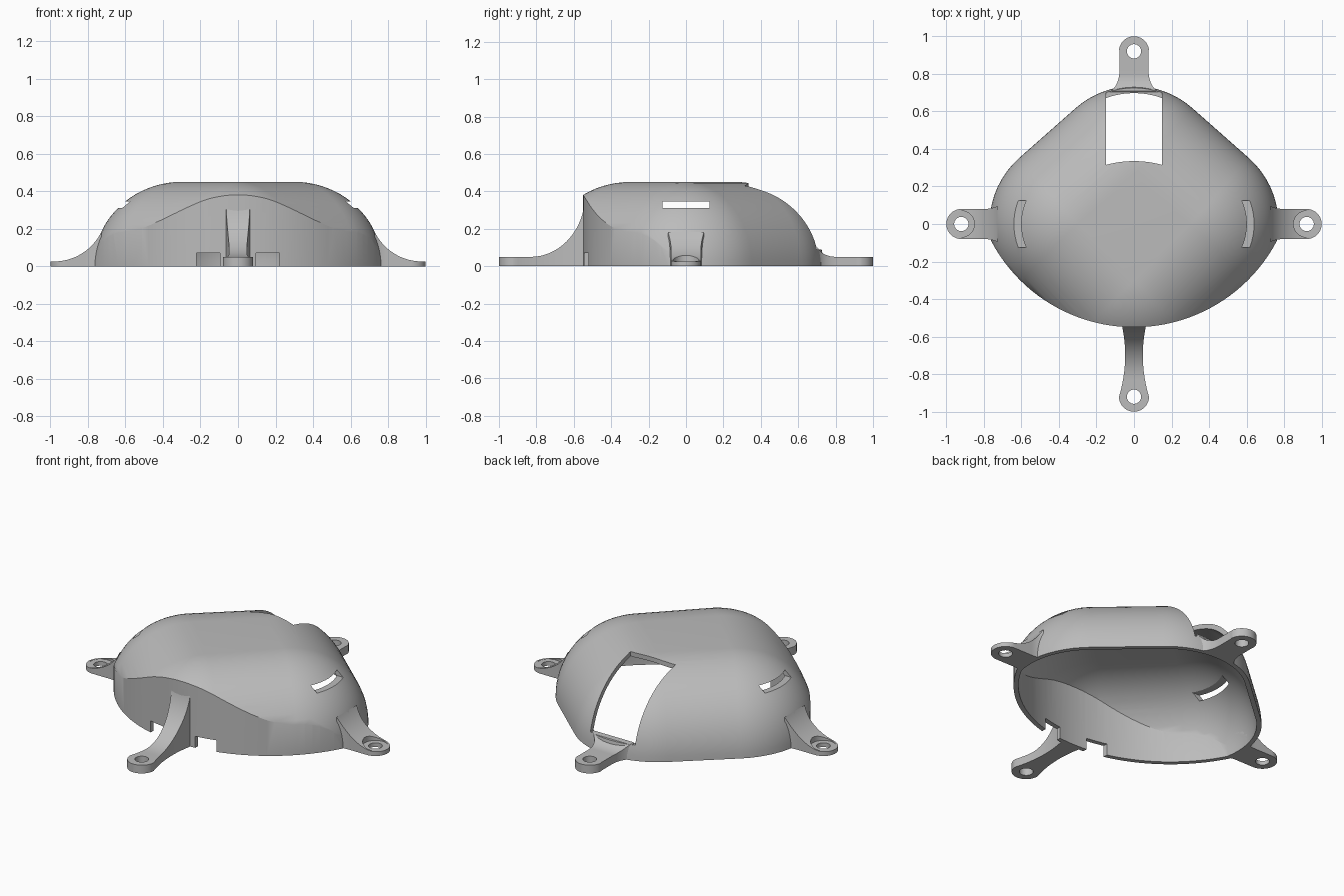
import bpy, bmesh, math

if "Cube" in bpy.data.objects:
    bpy.data.objects.remove(bpy.data.objects["Cube"], do_unlink=True)

grey = bpy.data.materials.new("light_grey")
grey.use_nodes = True
grey.diffuse_color = (0.5, 0.5, 0.5, 1)
grey.node_tree.nodes["Principled BSDF"].inputs["Base Color"].default_value = (0.5, 0.5, 0.5, 1)

RADIUS, HEIGHT, WALL = 0.47, 0.45, 0.027
HUBS = [(0.3, 0), (0, 0.265), (-0.3, 0), (0, -0.3)]


def make(name, bm):
    bmesh.ops.recalc_face_normals(bm, faces=bm.faces)
    mesh = bpy.data.meshes.new(name)
    bm.to_mesh(mesh)
    bm.free()
    mesh.materials.append(grey)
    ob = bpy.data.objects.new(name, mesh)
    bpy.context.collection.objects.link(ob)
    return ob


def loft(name, rings):
    """Closed solid through rings of equal point count."""
    bm = bmesh.new()
    rows = [[bm.verts.new(p) for p in ring] for ring in rings]
    n = len(rows[0])
    for a, b in zip(rows, rows[1:]):
        for i in range(n):
            j = (i + 1) % n
            bm.faces.new((a[i], a[j], b[j], b[i]))
    bm.faces.new(rows[0])
    bm.faces.new(rows[-1])
    bmesh.ops.remove_doubles(bm, verts=bm.verts, dist=1e-5)
    return make(name, bm)


def prism(name, outline, z0, z1):
    return loft(name, [[(x, y, z) for x, y in outline] for z in (z0, z1)])


def box(name, x0, x1, y0, y1, z0, z1):
    return prism(name, [(x0, y0), (x1, y0), (x1, y1), (x0, y1)], z0, z1)


def circle(cx, cy, r, n=48):
    return [(cx + r * math.cos(2 * math.pi * i / n), cy + r * math.sin(2 * math.pi * i / n))
            for i in range(n)]


def boolean(ob, tool, mode="DIFFERENCE", keep=False):
    mod = ob.modifiers.new("cut", "BOOLEAN")
    mod.operation, mod.solver, mod.object = mode, "EXACT", tool
    bpy.context.view_layer.objects.active = ob
    bpy.ops.object.modifier_apply(modifier=mod.name)
    if not keep:
        bpy.data.objects.remove(tool, do_unlink=True)


def smooth(ob):
    bpy.ops.object.select_all(action="DESELECT")
    ob.select_set(True)
    bpy.context.view_layer.objects.active = ob
    bpy.ops.object.shade_smooth_by_angle(angle=math.radians(28))


def dome(name, inset, drop):
    """Rounded diamond dome with a curved vertical front."""
    # azimuth of the normal of each side of the diamond
    normals = []
    for k in range(4):
        (ax, ay), (bx, by) = HUBS[k], HUBS[(k + 1) % 4]
        normals.append(math.atan2(ax - bx, by - ay) % (2 * math.pi))
    plan = []
    for k in range(4):
        a0, a1 = normals[k - 1], normals[k]
        if a0 > a1:
            a0 -= 2 * math.pi
        for i in range(17):
            plan.append((HUBS[k], a0 + (a1 - a0) * i / 16))
    levels = [(1, -drop)] if drop else []
    levels += [(math.cos(t), (HEIGHT - inset) * math.sin(t))
               for t in [math.pi / 2 * i / 20 for i in range(21)]]
    rings = [[(h[0] + (RADIUS - inset) * c * math.cos(a),
               h[1] + (RADIUS - inset) * c * math.sin(a), z) for h, a in plan]
             for c, z in levels]
    ob = loft(name, rings)
    front = prism("front_curve", circle(0, 0.31, 0.86 - inset, 128), -1, 1)
    boolean(ob, front, "INTERSECT")
    return ob


# hollow shell
cavity = dome("cavity", WALL, 0.1)
cavity.hide_render = True
shell = dome("shell", 0, 0)
boolean(shell, cavity, keep=True)

# rear window with a bowed upper edge
edge = [(0.15 - 0.3 * i / 12, 0.335 - 0.89 * (0.15 - 0.3 * i / 12) ** 2) for i in range(13)]
boolean(shell, prism("window_cutter", edge + [(-0.15, 1), (0.15, 1)], 0.09, 1))

# side slots and front notches
for s in (-1, 1):
    boolean(shell, box("slot_cutter", *sorted((s * 0.45, s)), -0.125, 0.125, 0.31, 0.345))
    boolean(shell, box("notch_cutter", *sorted((s * 0.095, s * 0.22)), -0.7, -0.4, -0.1, 0.07))
smooth(shell)

# mounting legs
EYE, EYE_R = 0.92, 0.08


def flare(r, r0, r1):
    u = min(1, max(0, (r1 - r) / (r1 - r0)))
    return 1 - math.sqrt(1 - u * u)


def leg(name, turn, start, height, width, bore=None):
    radii = [start + (EYE - start) * (i / 24) ** 1.4 for i in range(25)]
    spans = [(r, width(r)) for r in radii]
    for i in range(1, 13):
        t = math.pi / 2 * i / 12.2
        spans.append((EYE + EYE_R * math.sin(t), EYE_R * math.cos(t)))
    ca, sa = math.cos(turn), math.sin(turn)

    def place(r, w, z):
        return (r * ca - w * sa, r * sa + w * ca, z)

    ob = loft(name, [[place(r, -w, 0), place(r, w, 0), place(r, w, height(r)),
                      place(r, -w, height(r))] for r, w in spans])
    boolean(ob, cavity, keep=True)
    eye = circle(EYE * ca, EYE * sa, 0.038)
    boolean(ob, prism("eye_cutter", eye, -0.1, 0.5))
    if bore:
        boolean(ob, prism("bore_cutter", circle(EYE * ca, EYE * sa, 0.07), bore, 0.5))
    smooth(ob)


for name, turn in (("left_leg", 0), ("right_leg", math.pi)):
    leg(name, turn, 0.728, lambda r: 0.026 + 0.28 * flare(r, 0.70, 0.98),
        lambda r: EYE_R + 0.03 * flare(r, 0.72, 0.8), 0.025)
leg("back_leg", math.pi / 2, 0.702, lambda r: 0.05 + 0.07 * flare(r, 0.70, 0.8),
    lambda r: 0.077 + 0.075 * flare(r, 0.70, 0.82))
leg("front_leg", -math.pi / 2, 0.542, lambda r: 0.05 + 0.33 * flare(r, 0.54, 0.83),
    lambda r: 0.047 + 0.68 * (r - 0.7) ** 2)

bpy.data.objects.remove(cavity, do_unlink=True)
